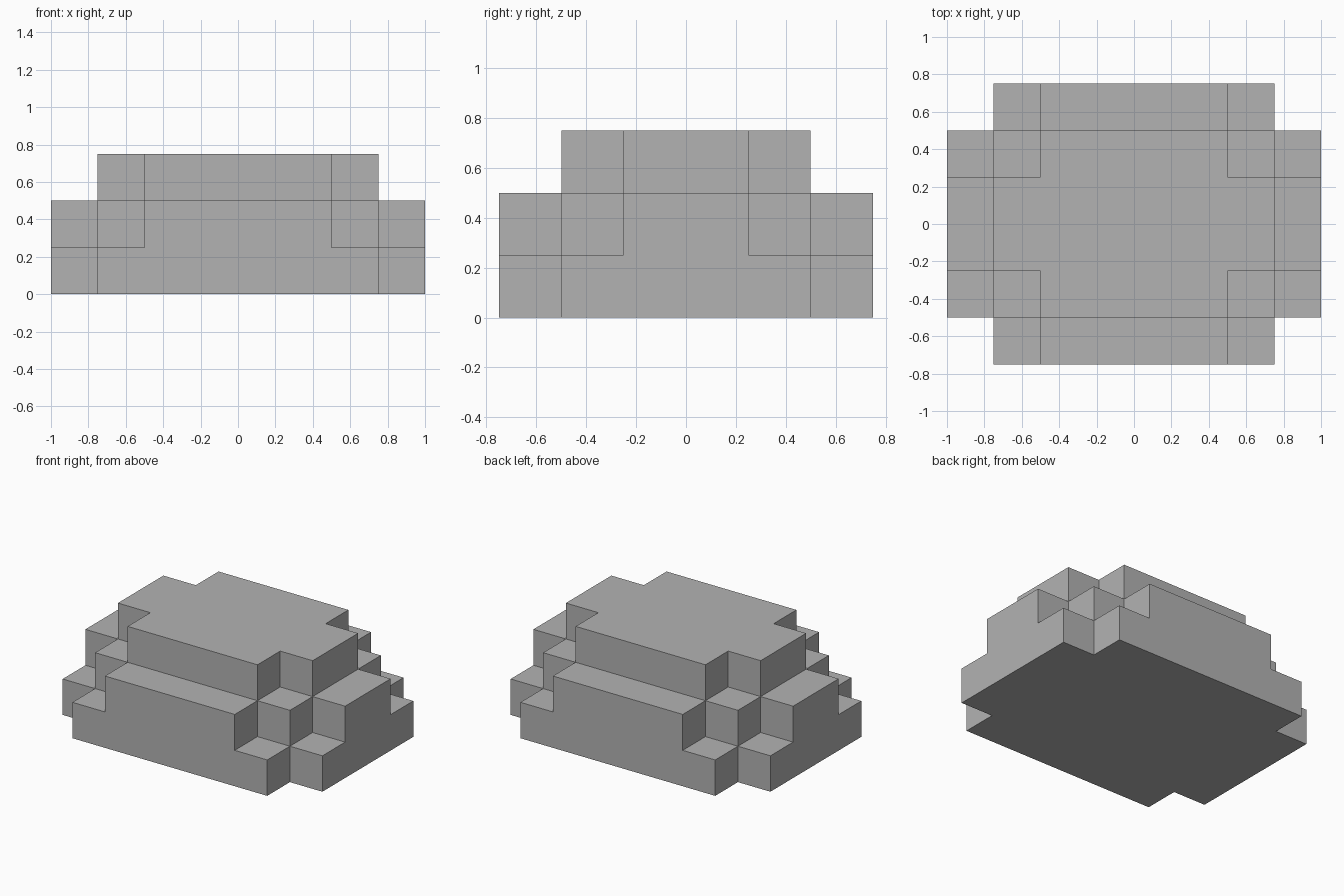
import bpy
import bmesh
import math
from mathutils import Vector

default = bpy.data.objects.get("Cube")
if default:
    bpy.data.objects.remove(default, do_unlink=True)

CELL = 0.25
HALF_X, HALF_Y, LAYERS = 4, 3, 3


def make_material(name, color):
    mat = bpy.data.materials.new(name)
    mat.use_nodes = True
    mat.diffuse_color = color
    mat.node_tree.nodes["Principled BSDF"].inputs["Base Color"].default_value = color
    return mat


def filled(i, j, k):
    """A block belongs to the rock unless it lies beyond the stepped corners."""
    a = i if i >= 0 else -1 - i
    b = j if j >= 0 else -1 - j
    if a >= HALF_X or b >= HALF_Y or not 0 <= k < LAYERS:
        return False
    return max(a - 1, 0) + b + k <= 3


def add_side(bm, cell, axis, sign):
    """One outward-facing square on the given side of a block."""
    normal, u = Vector(), Vector()
    normal[axis] = sign
    u[(axis + 1) % 3] = 1
    v = normal.cross(u)
    centre = Vector(cell) + Vector((0.5, 0.5, 0.5)) + normal / 2
    corners = [centre + (u * p + v * q) / 2
               for p, q in ((-1, -1), (1, -1), (1, 1), (-1, 1))]
    bm.faces.new([bm.verts.new(c * CELL) for c in corners])


# Stepped rock: only the exposed block sides, merged into large flat faces
bm = bmesh.new()
for i in range(-HALF_X, HALF_X):
    for j in range(-HALF_Y, HALF_Y):
        for k in range(LAYERS):
            if not filled(i, j, k):
                continue
            for axis in range(3):
                for sign in (-1, 1):
                    neighbour = [i, j, k]
                    neighbour[axis] += sign
                    if not filled(*neighbour):
                        add_side(bm, (i, j, k), axis, sign)
bmesh.ops.remove_doubles(bm, verts=bm.verts, dist=0.001)
bmesh.ops.dissolve_limit(bm, angle_limit=math.radians(1),
                         verts=bm.verts, edges=bm.edges)

mesh = bpy.data.meshes.new("stepped_rock")
bm.to_mesh(mesh)
bm.free()
mesh.materials.append(make_material("stone_grey", (0.45, 0.45, 0.45, 1)))
rock = bpy.data.objects.new("stepped_rock", mesh)
bpy.context.collection.objects.link(rock)
